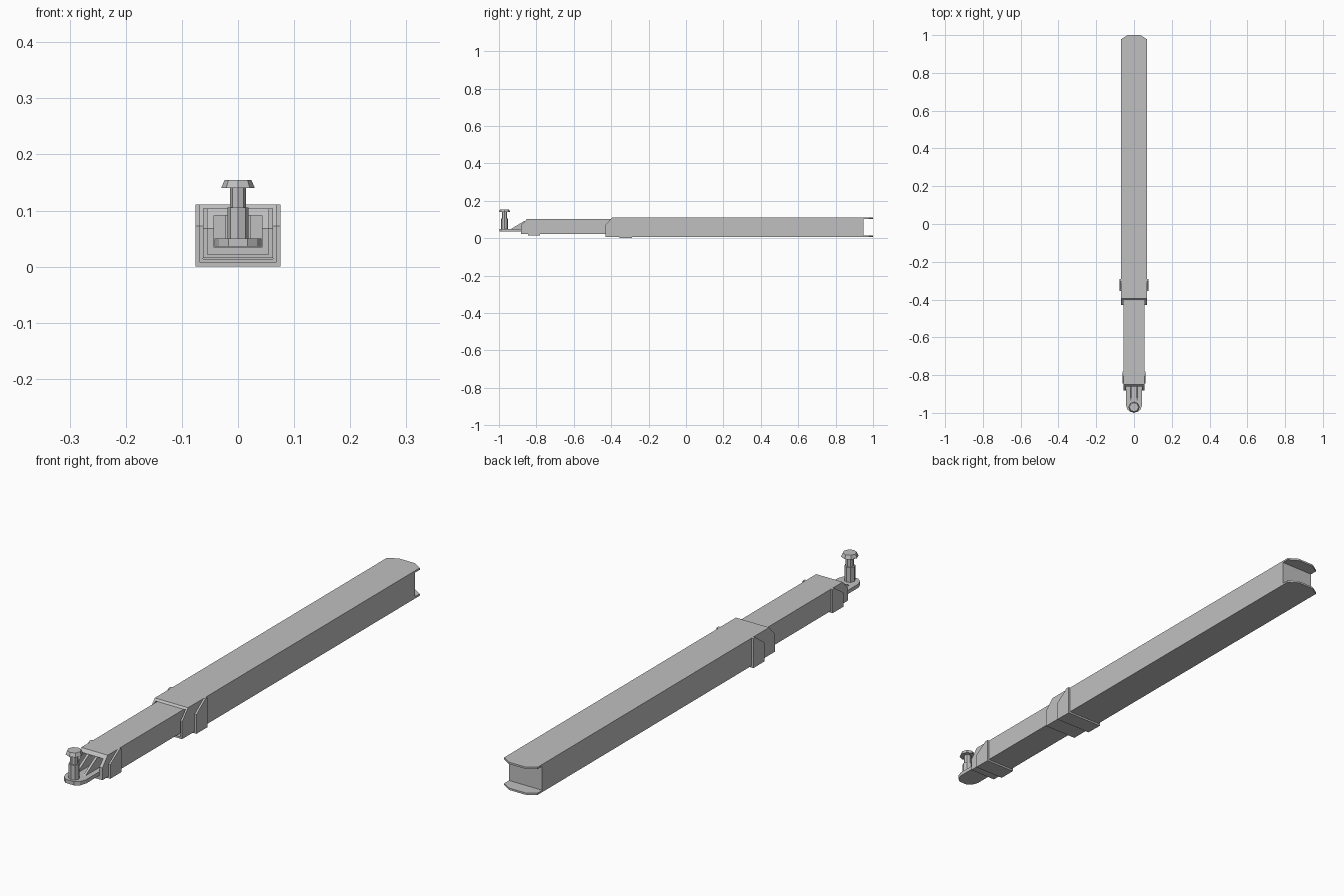
import bpy, bmesh
from mathutils import Matrix

cube = bpy.data.objects.get("Cube")
if cube:
    bpy.data.objects.remove(cube, do_unlink=True)

grey = bpy.data.materials.new("steel grey")
grey.use_nodes = True
colour = (0.53, 0.53, 0.53, 1)
grey.diffuse_color = colour
grey.node_tree.nodes["Principled BSDF"].inputs["Base Color"].default_value = colour


def finish(name, bm):
    bmesh.ops.recalc_face_normals(bm, faces=bm.faces)
    mesh = bpy.data.meshes.new(name)
    bm.to_mesh(mesh)
    bm.free()
    mesh.materials.append(grey)
    obj = bpy.data.objects.new(name, mesh)
    bpy.context.collection.objects.link(obj)
    return obj


def bridge(bm, a, b):
    for i in range(len(a)):
        j = (i + 1) % len(a)
        bm.faces.new((a[i], a[j], b[j], b[i]))


def prism(name, outline, low, high, axis):
    """Extrude a (y, z) outline along x, or an (x, y) outline along z."""
    bm = bmesh.new()
    place = (lambda p, h: (h, *p)) if axis == "x" else (lambda p, h: (*p, h))
    a, b = [[bm.verts.new(place(p, h)) for p in outline] for h in (low, high)]
    bm.faces.new(a)
    bm.faces.new(b)
    bridge(bm, a, b)
    return finish(name, bm)


def tube(name, half, bottom, top, wall, front, back, depth, bend, lean):
    """Box beam with an open mouth whose upper part leans back."""
    bm = bmesh.new()

    def ring(inset, y=None):
        w, z0, z1 = half - inset, bottom + inset, top - inset
        pts = [(-w, z0), (w, z0), (w, bend), (w, z1), (-w, z1), (-w, bend)]
        return [bm.verts.new((x, front + lean * max(0, z - bend) / (top - bend)
                              if y is None else y, z)) for x, z in pts]

    outer, inner = ring(0), ring(wall)
    end, floor = ring(0, back), ring(wall, depth)
    bridge(bm, outer, inner)
    bridge(bm, outer, end)
    bridge(bm, inner, floor)
    bm.faces.new(end)
    bm.faces.new(floor)
    return finish(name, bm)


def strap(name, half, bottom, top, front, back, bend, thick=0.007):
    """Plate wrapped under a beam, its sides cut to a slope in front."""
    side = [(front, bottom), (front, bend), (back - 0.012, top),
            (back, top), (back, bottom)]
    prism(name + "_left", side, half - thick, half, "x")
    prism(name + "_right", side, -half, thick - half, "x")
    inner = half - thick
    prism(name + "_bottom", [(-inner, front), (inner, front), (inner, back), (-inner, back)],
          bottom, bottom + thick, "z")


# Outer beam, its wrapped strap and its two end lips
tube("outer_beam", 0.069, 0.007, 0.111, 0.007, -0.43, 0.95, -0.2, 0.072, 0.036)
strap("outer_strap", 0.076, 0, 0.111, -0.355, -0.29, 0.072)
lip = [(-0.069, 0.95), (0.069, 0.95), (0.069, 0.978), (0.034, 1), (-0.034, 1), (-0.069, 0.978)]
prism("upper_end_lip", lip, 0.104, 0.111, "z")
prism("lower_end_lip", lip, 0.007, 0.014, "z")

# Sliding inner beam and its strap
tube("inner_beam", 0.055, 0.022, 0.1035, 0.012, -0.882, -0.21, -0.8, 0.068, 0.032)
strap("inner_strap", 0.062, 0.015, 0.1035, -0.845, -0.78, 0.068)

# Tongue with rounded nose, braced by two ribs
nose = [(0.042, -0.8), (0.042, -0.96), (0.034, -0.983), (0.017, -0.996)]
prism("tongue", nose + [(-x, y) for x, y in reversed(nose)], 0.036, 0.05, "z")
rib = [(-0.935, 0.05), (-0.865, 0.092), (-0.8, 0.092), (-0.8, 0.05)]
for side, x in (("left", 0.013), ("right", -0.022)):
    prism("tongue_rib_" + side, rib, x, x + 0.009, "x")

# Locking pin: thick shank, thin neck and flared head
for name, z0, z1, r0, r1 in (("pin_shank", 0.05, 0.105, 0.019, 0.019),
                             ("pin_neck", 0.105, 0.14, 0.014, 0.014),
                             ("pin_head", 0.14, 0.154, 0.03, 0.024)):
    bm = bmesh.new()
    bmesh.ops.create_cone(bm, cap_ends=True, segments=8, radius1=r0, radius2=r1, depth=z1 - z0,
                          matrix=Matrix.Translation((0, -0.97, (z0 + z1) / 2)))
    finish(name, bm)
